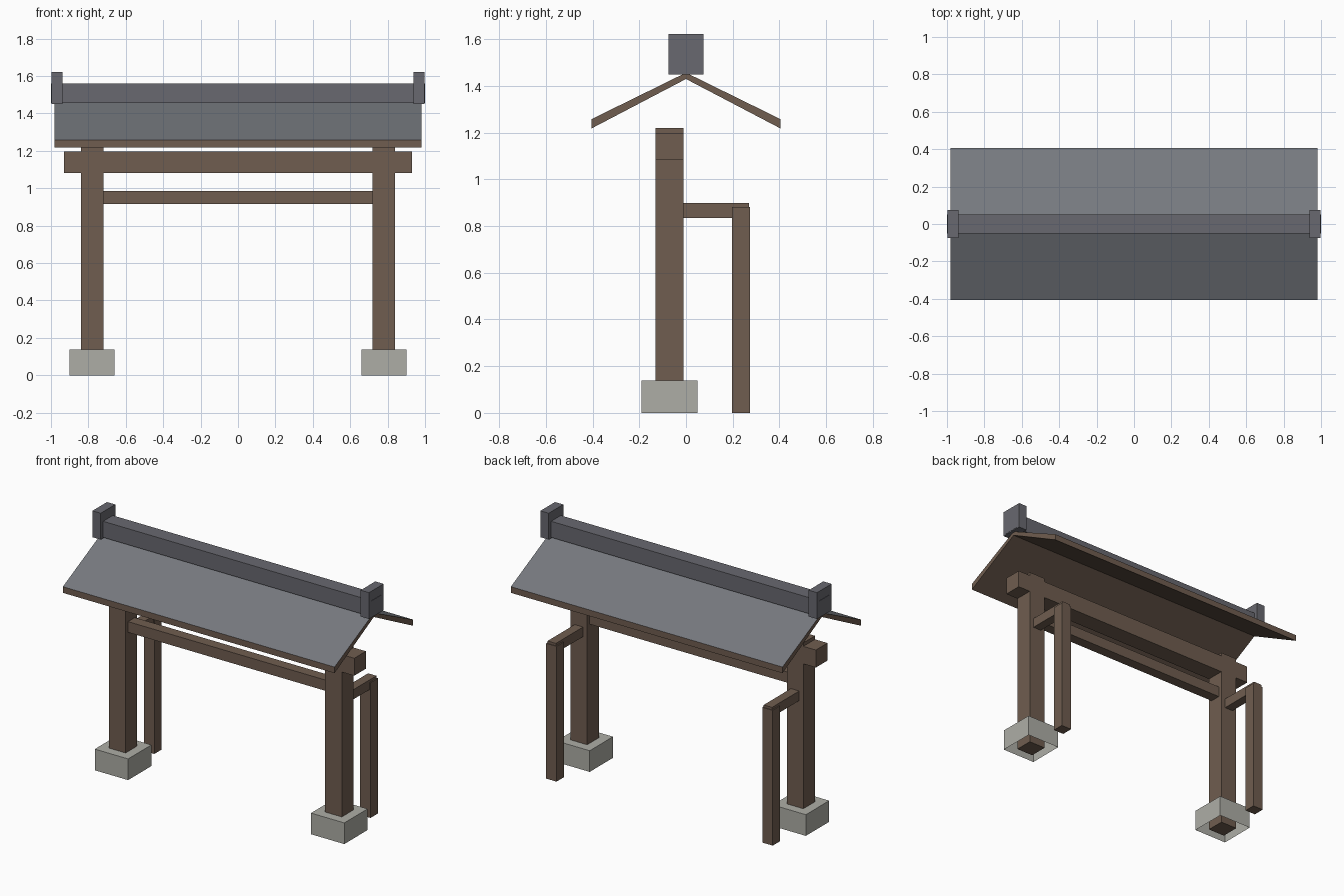
import bpy, bmesh

if "Cube" in bpy.data.objects:
    bpy.data.objects.remove(bpy.data.objects["Cube"])


def material(name, rgb):
    m = bpy.data.materials.new(name)
    m.diffuse_color = (*rgb, 1)
    m.use_nodes = True
    m.node_tree.nodes["Principled BSDF"].inputs["Base Color"].default_value = m.diffuse_color
    return m


WOOD = material("wood", (0.16, 0.11, 0.08))
TILE = material("roof_tile", (0.18, 0.19, 0.21))
RIDGE = material("ridge_tile", (0.14, 0.14, 0.16))
STONE = material("stone", (0.42, 0.42, 0.38))


def finish(name, bm, *mats):
    bmesh.ops.recalc_face_normals(bm, faces=bm.faces)
    me = bpy.data.meshes.new(name)
    bm.to_mesh(me)
    bm.free()
    for m in mats:
        me.materials.append(m)
    ob = bpy.data.objects.new(name, me)
    bpy.context.collection.objects.link(ob)
    return ob


def box(name, x, y, z, mat, open_bottom=False):
    """Axis-aligned box from (min, max) ranges."""
    bm = bmesh.new()
    bmesh.ops.create_cube(bm, size=1)
    for v in bm.verts:
        v.co = [r[0] + (c + 0.5) * (r[1] - r[0]) for c, r in zip(v.co, (x, y, z))]
    if open_bottom:
        low = [f for f in bm.faces if all(v.co.z < z[0] + 1e-5 for v in f.verts)]
        bmesh.ops.delete(bm, geom=low, context='FACES_ONLY')
    return finish(name, bm, mat)


def around(c, half):
    return (c - half, c + half)


# Parts repeated on the left and right
for side, s in (("left", -1), ("right", 1)):
    px = s * 0.78
    box(f"{side}_stone_base", around(px, 0.12), (-0.19, 0.05), (0, 0.138), STONE, True)
    box(f"{side}_main_post", around(px, 0.06), (-0.13, -0.01), (0, 1.22), WOOD)
    box(f"{side}_rear_post", around(px, 0.0375), (0.198, 0.274), (0, 0.882), WOOD)
    box(f"{side}_brace_rail", around(px, 0.03), (-0.02, 0.27), (0.835, 0.898), WOOD)
    box(f"{side}_ridge_cap", around(s * 0.968, 0.03), (-0.075, 0.075), (1.45, 1.622), RIDGE)

# Cross beams
box("upper_beam", (-0.93, 0.93), (-0.13, -0.01), (1.083, 1.197), WOOD)
box("lower_tie", (-0.73, 0.73), (-0.105, -0.035), (0.915, 0.985), WOOD)

# Ridge beam along the roof top
box("ridge_beam", (-1, 1), (-0.05, 0.05), (1.455, 1.56), RIDGE)

# Gable roof: a bent slab with tiled top faces and wooden underside and edges
profile = [(-0.405, 1.258), (0, 1.457), (0.405, 1.258),
           (0.405, 1.218), (0, 1.43), (-0.405, 1.218)]
bm = bmesh.new()
a = [bm.verts.new((-0.98, y, z)) for y, z in profile]
b = [bm.verts.new((0.98, y, z)) for y, z in profile]
for i in range(6):
    j = (i + 1) % 6
    f = bm.faces.new((a[i], a[j], b[j], b[i]))
    f.material_index = 1 if i < 2 else 0
for ring in (a, b):
    bm.faces.new((ring[0], ring[1], ring[4], ring[5]))
    bm.faces.new((ring[1], ring[2], ring[3], ring[4]))
finish("gable_roof", bm, WOOD, TILE)
